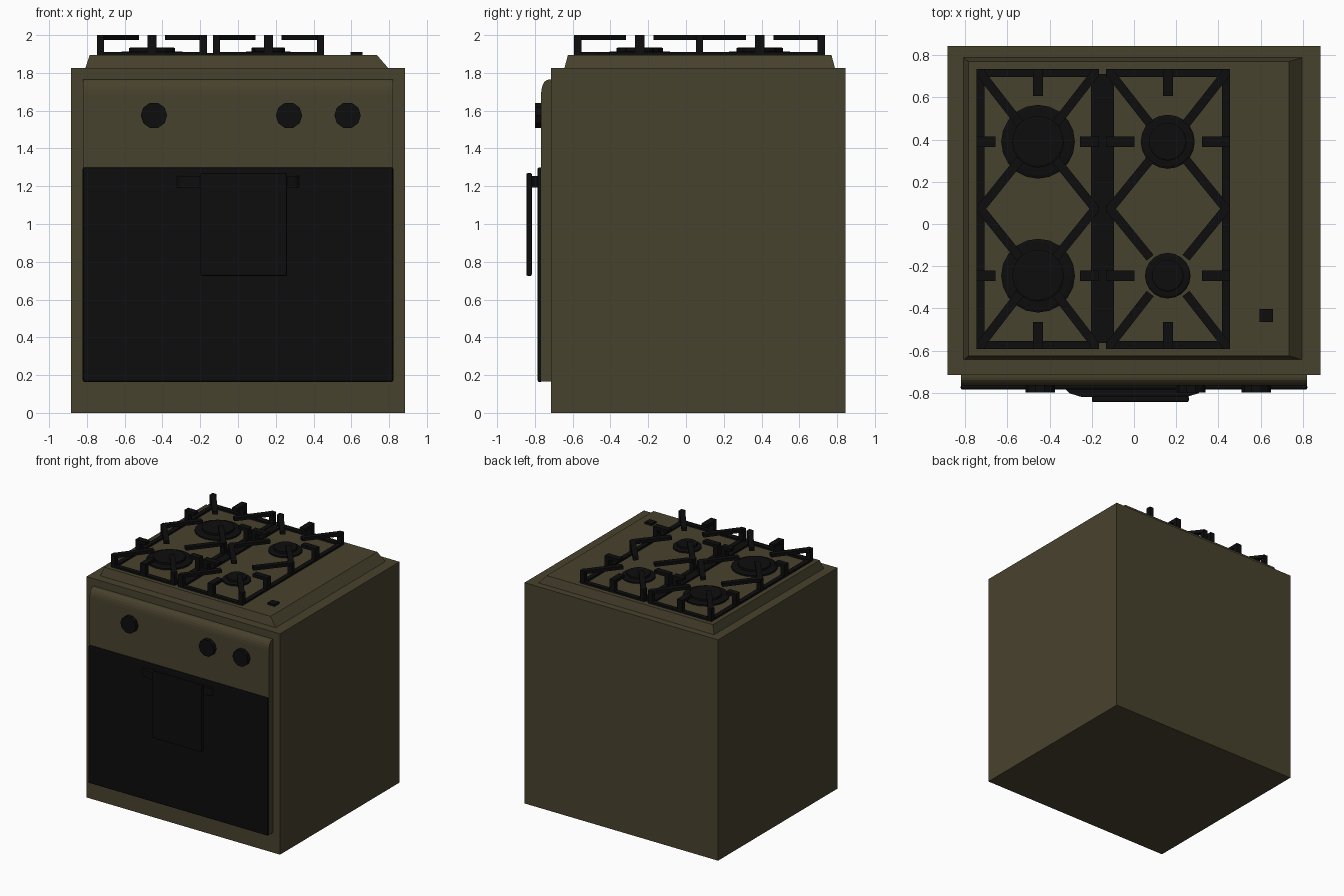
import bpy, bmesh, math
from mathutils import Vector

if "Cube" in bpy.data.objects:
    bpy.data.objects.remove(bpy.data.objects["Cube"])


def material(name, c):
    m = bpy.data.materials.new(name)
    m.diffuse_color = (*c, 1)
    m.use_nodes = True
    m.node_tree.nodes["Principled BSDF"].inputs["Base Color"].default_value = m.diffuse_color
    return m


olive = material("olive_enamel", (0.064, 0.054, 0.026))
black = material("black_iron", (0.004, 0.004, 0.004))


def finish(name, bm, mat, bevel=0.0, segs=2):
    bmesh.ops.recalc_face_normals(bm, faces=bm.faces)
    me = bpy.data.meshes.new(name)
    bm.to_mesh(me)
    bm.free()
    me.materials.append(mat)
    ob = bpy.data.objects.new(name, me)
    bpy.context.collection.objects.link(ob)
    if bevel:
        b = ob.modifiers.new("bevel", 'BEVEL')
        b.width, b.segments = bevel, segs
    return ob


def add_box(bm, x0, x1, y0, y1, z0, z1):
    v = [bm.verts.new((x, y, z)) for z in (z0, z1)
         for x, y in ((x0, y0), (x1, y0), (x1, y1), (x0, y1))]
    for f in ((3, 2, 1, 0), (4, 5, 6, 7), (0, 1, 5, 4), (1, 2, 6, 5), (2, 3, 7, 6), (3, 0, 4, 7)):
        bm.faces.new([v[i] for i in f])
    return v


def box(name, dims, mat, bevel=0.0):
    bm = bmesh.new()
    add_box(bm, *dims)
    return finish(name, bm, mat, bevel)


def add_bar(bm, a, b, w, z0, z1):
    # horizontal bar between two plan points
    a, b = Vector(a), Vector(b)
    d = (b - a).normalized() * w / 2
    n = Vector((-d.y, d.x))
    pts = [a - n, b - n, b + n, a + n]
    lo = [bm.verts.new((p.x, p.y, z0)) for p in pts]
    hi = [bm.verts.new((p.x, p.y, z1)) for p in pts]
    bm.faces.new(lo[::-1])
    bm.faces.new(hi)
    for i in range(4):
        j = (i + 1) % 4
        bm.faces.new((lo[i], lo[j], hi[j], hi[i]))


def extrude_profile(name, pts, vec, mat):
    bm = bmesh.new()
    f = bm.faces.new([bm.verts.new(p) for p in pts])
    r = bmesh.ops.extrude_face_region(bm, geom=[f])
    bmesh.ops.translate(bm, vec=vec, verts=[g for g in r["geom"] if isinstance(g, bmesh.types.BMVert)])
    return finish(name, bm, mat)


# Body
box("body", (-0.885, 0.885, -0.715, 0.845, 0, 1.825), olive)

# Cooktop with sloped edges
bm = bmesh.new()
v = add_box(bm, -0.81, 0.80, -0.645, 0.79, 1.82, 1.895)
for vert, (x, y) in zip(v[4:], ((-0.785, -0.625), (0.735, -0.625), (0.735, 0.77), (-0.785, 0.77))):
    vert.co.x, vert.co.y = x, y
finish("cooktop", bm, olive)

# Front panel with rounded top edge
prof = [(-0.71, 0.165), (-0.767, 0.165), (-0.767, 1.69)]
for i in range(1, 6):
    a = math.radians(90 * i / 5)
    prof.append((-0.727 - 0.04 * math.cos(a), 1.69 + 0.075 * math.sin(a)))
prof.append((-0.71, 1.765))
extrude_profile("control_panel", [(-0.82, y, z) for y, z in prof], (1.64, 0, 0), olive)

# Oven door, handle and hanging towel
box("oven_door", (-0.822, 0.822, -0.786, -0.762, 0.163, 1.30), black, 0.01)
hp = [(-0.33, -0.78), (-0.305, -0.803), (-0.25, -0.82), (0.25, -0.82), (0.305, -0.803), (0.33, -0.78)]
extrude_profile("door_handle", [(x, y, 1.192) for x, y in hp], (0, 0, 0.062), black)
box("towel", (-0.2, 0.26, -0.845, -0.816, 0.725, 1.27), black, 0.008)

# Knobs
for i, x in enumerate((-0.445, 0.27, 0.58)):
    extrude_profile(f"knob_{i}", [(x + 0.07 * math.cos(math.tau * k / 10), -0.80,
                                   1.575 + 0.07 * math.sin(math.tau * k / 10)) for k in range(10)],
                    (0, 0.04, 0), black)

# Igniter button
box("igniter_button", (0.595, 0.66, -0.465, -0.402, 1.89, 1.91), black)


# Burners: wide base and smaller cap
def burner(name, x, y, r, h):
    bm = bmesh.new()
    rings = []
    for rr, z in ((r, 1.893), (r, 1.907), (r * 0.92, 1.912), (r * 0.7, 1.914),
                  (r * 0.7, 1.895 + h - 0.004), (r * 0.64, 1.895 + h)):
        rings.append([bm.verts.new((x + rr * math.cos(math.tau * k / 20),
                                    y + rr * math.sin(math.tau * k / 20), z)) for k in range(20)])
    for a, b in zip(rings, rings[1:]):
        for k in range(20):
            j = (k + 1) % 20
            bm.faces.new((a[k], a[j], b[j], b[k]))
    bm.faces.new(rings[0][::-1])
    bm.faces.new(rings[-1])
    finish(name, bm, black)


Y_BACK, Y_FRONT = 0.39, -0.245
burner("burner_back_left", -0.455, Y_BACK, 0.175, 0.04)
burner("burner_front_left", -0.455, Y_FRONT, 0.175, 0.04)
burner("burner_back_right", 0.16, Y_BACK, 0.128, 0.04)
burner("burner_front_right", 0.16, Y_FRONT, 0.108, 0.04)


# Pan grates: low frame, corner legs, raised diagonal and straight fingers
def grate(name, x0, x1, stub):
    bm = bmesh.new()
    w, y0, y1, ym = 0.038, -0.592, 0.735, 0.072
    zb, zf, zl, zt = 1.892, 1.91, 1.974, 2.0
    cx, h = (x0 + x1) / 2, 0.019
    add_box(bm, x0, x0 + w, y0, y1, zb, zf)
    add_box(bm, x1 - w, x1, y0, y1, zb, zf)
    add_box(bm, x0, x1, y0, y0 + w, zb, zf)
    add_box(bm, x0, x1, y1 - w, y1, zb, zf)
    for x, s in ((x0 + h, 1), (x1 - h, -1)):
        for y in (y0 + h, ym, y1 - h):
            add_box(bm, x - h, x + h, y - h, y + h, zb, zt)
        for cy, ya, yb in ((Y_FRONT, y0 + h, ym), (Y_BACK, ym, y1 - h)):
            # diagonals reach in over the burner
            for y, t in ((ya, -1), (yb, 1)):
                add_bar(bm, (x, y), (cx - s * 0.085, cy + t * 0.085), 0.042, zl, zt)
            # side stubs
            add_bar(bm, (x - s * h, cy), (cx - s * stub, cy), 0.05, zl, zt)
            add_bar(bm, (x - s * h, cy), (x + s * h, cy), 0.05, zb, zl + 0.01)
    # front and back stubs
    for y, s in ((y0, 1), (y1, -1)):
        add_bar(bm, (cx, y), (cx, y + s * 0.127), 0.048, zl, zt)
        add_bar(bm, (cx, y), (cx, y + s * w), 0.048, zb, zl + 0.01)
    finish(name, bm, black)


grate("grate_left", -0.747, -0.165, 0.2)
grate("grate_right", -0.132, 0.455, 0.16)
# Low strip between the grates
box("grate_joint", (-0.17, -0.128, -0.565, 0.712, 1.892, 1.906), black)
